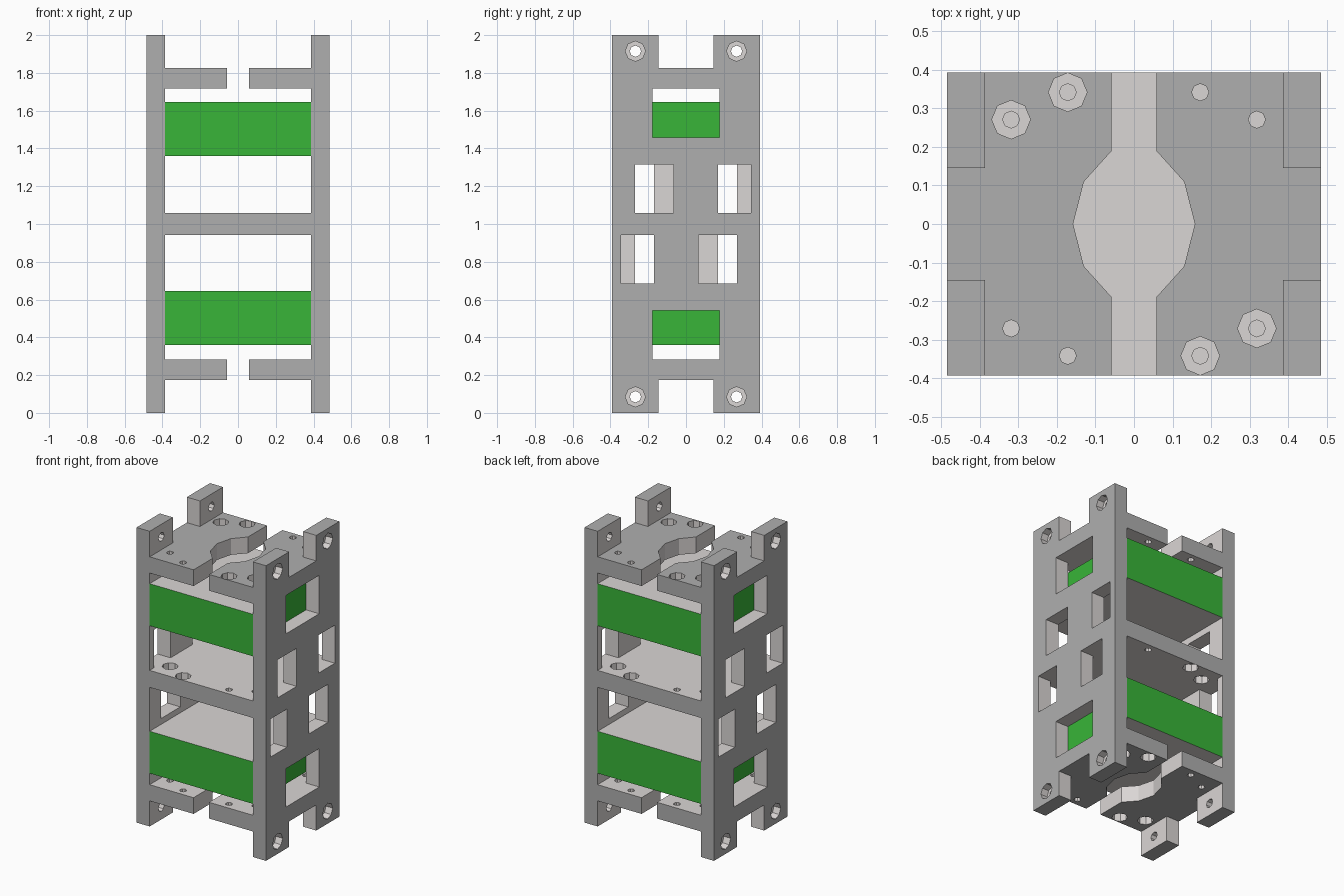
import bpy, bmesh, math
from mathutils import Matrix

if "Cube" in bpy.data.objects:
    bpy.data.objects.remove(bpy.data.objects["Cube"])

X_OUT, X_IN, Y_OUT = 0.485, 0.387, 0.393
BORE_DEPTH = 0.055


def material(name, rgb):
    m = bpy.data.materials.new(name)
    m.diffuse_color = (*rgb, 1)
    m.use_nodes = True
    m.node_tree.nodes["Principled BSDF"].inputs["Base Color"].default_value = m.diffuse_color
    return m


GREY = material("outer_grey", (0.43, 0.43, 0.43))
LIGHT = material("inner_light_grey", (0.70, 0.67, 0.66))
GREEN = material("cell_green", (0.04, 0.46, 0.04))


def rect(u0, u1, v0, v1):
    return [(u0, v0), (u1, v0), (u1, v1), (u0, v1)]


def octagon(u, v, r):
    return [(u + r * math.cos(i * math.pi / 4), v + r * math.sin(i * math.pi / 4)) for i in range(8)]


def prisms(name, axis, items):
    """One object from (profile, low, high) extrusions along x or z."""
    bm = bmesh.new()
    for pts, lo, hi in items:
        rings = []
        for w in (lo, hi):
            rings.append([bm.verts.new((w, u, v) if axis == 'x' else (u, v, w)) for u, v in pts])
        a, b = rings
        bm.faces.new(a[::-1])
        bm.faces.new(b)
        for i in range(len(pts)):
            j = (i + 1) % len(pts)
            bm.faces.new((a[i], a[j], b[j], b[i]))
    bmesh.ops.recalc_face_normals(bm, faces=bm.faces)
    me = bpy.data.meshes.new(name)
    bm.to_mesh(me)
    bm.free()
    ob = bpy.data.objects.new(name, me)
    bpy.context.collection.objects.link(ob)
    return ob


def cut(ob, cutters):
    """Subtract the cutters one after another, bake, and remove them."""
    for c in cutters:
        c.hide_render = True
        m = ob.modifiers.new("cut", 'BOOLEAN')
        m.operation, m.solver, m.object = 'DIFFERENCE', 'EXACT', c
    bpy.context.view_layer.update()
    dg = bpy.context.evaluated_depsgraph_get()
    me = bpy.data.meshes.new_from_object(ob.evaluated_get(dg))
    ob.modifiers.clear()
    ob.data = me
    for c in cutters:
        bpy.data.objects.remove(c)


def paint(ob, is_outer, outer=GREY):
    me = ob.data
    me.materials.clear()
    me.materials.append(outer)
    me.materials.append(LIGHT)
    for p in me.polygons:
        p.material_index = 0 if is_outer(p.center, p.normal) else 1


def place(ob, turn=0, flip=False, name=None):
    """Put the part (or a linked copy) at mid height, turned about z or flipped about x."""
    if name:
        ob = bpy.data.objects.new(name, ob.data)
        bpy.context.collection.objects.link(ob)
    rot = Matrix.Rotation(turn, 4, 'Z')
    if flip:
        rot = Matrix.Rotation(math.pi, 4, 'X') @ rot
    ob.matrix_world = Matrix.Translation((0, 0, 1)) @ rot


# Side walls: H-shaped profile with windows and counterbored mounting holes
half = [(0.145, 1), (0.145, 0.827), (-0.145, 0.827), (-0.145, 1), (-Y_OUT, 1)]
profile = [(Y_OUT, 1)] + half + [(-y, -z) for y, z in [(Y_OUT, 1)] + half]
wall = prisms("right_wall", 'x', [(profile, X_IN, X_OUT)])
windows = []
for s in (1, -1):
    for y0, y1, z0, z1 in ((-0.27, -0.065, 0.0575, 0.315), (0.17, 0.345, 0.0575, 0.315),
                           (-0.177, 0.177, 0.457, 0.717)):
        windows.append((rect(*sorted((s * y0, s * y1)), *sorted((s * z0, s * z1))), 0.3, 0.6))
mounts = [(y, z) for y in (-0.268, 0.268) for z in (-0.915, 0.915)]
shafts = [(octagon(y, z, 0.03), 0.3, 0.6) for y, z in mounts]
bores = [(octagon(y, z, 0.053), X_OUT - 0.05, 0.6) for y, z in mounts]
cut(wall, [prisms("cut_openings", 'x', windows + shafts), prisms("cut_bores", 'x', bores)])
paint(wall, lambda c, n: abs(c.x) > 0.48 or abs(c.y) > 0.39 or abs(c.z) > 0.99
      or (abs(n.z) > 0.9 and abs(abs(c.z) - 0.827) < 0.005))
place(wall)
place(wall, turn=math.pi, name="left_wall")

# Screw positions shared by every plate
screws = [(sx * x, sy * y) for sx in (1, -1) for sy in (1, -1) for x, y in ((0.172, 0.342), (0.319, 0.271))]

# End plates: four identical halves around a slotted central opening
outline = [(0.058, -Y_OUT), (X_IN, -Y_OUT), (X_IN, Y_OUT), (0.058, Y_OUT), (0.058, 0.19),
           (0.13, 0.11), (0.158, 0), (0.13, -0.11), (0.058, -0.19)]
plate = prisms("top_plate_right", 'z', [(outline, 0.717, 0.827)])
shafts = [(octagon(x, y, 0.022), 0.6, 0.9) for x, y in screws if x > 0]
bores = [(octagon(x, y, 0.05), 0.827 - BORE_DEPTH, 0.9) for x, y in screws if x > 0 and y < 0]
cut(plate, [prisms("cut_shafts", 'z', shafts), prisms("cut_bores", 'z', bores)])
paint(plate, lambda c, n: abs(c.y) > 0.39 or c.z > 0.82)
place(plate)
place(plate, turn=math.pi, name="top_plate_left")
place(plate, flip=True, name="bottom_plate_right")
place(plate, turn=math.pi, flip=True, name="bottom_plate_left")

# Middle plate: counterbored from above on one diagonal, from below on the other
mid = prisms("middle_plate", 'z', [(rect(-X_IN, X_IN, -Y_OUT, Y_OUT), -0.0575, 0.0575)])
shafts = [(octagon(x, y, 0.022), -0.2, 0.2) for x, y in screws]
bores = [(octagon(x, y, 0.05), *((0.005, 0.2) if x * y > 0 else (-0.2, -0.005))) for x, y in screws]
cut(mid, [prisms("cut_shafts", 'z', shafts), prisms("cut_bores", 'z', bores)])
paint(mid, lambda c, n: abs(c.y) > 0.39)
place(mid)

# Green blocks between the walls, with plain top and bottom
for name, z in (("lower_green_block", -0.64), ("upper_green_block", 0.36)):
    block = prisms(name, 'z', [(rect(-X_IN, X_IN, -Y_OUT, Y_OUT), z, z + 0.285)])
    paint(block, lambda c, n: abs(n.z) < 0.5, GREEN)
    place(block)
